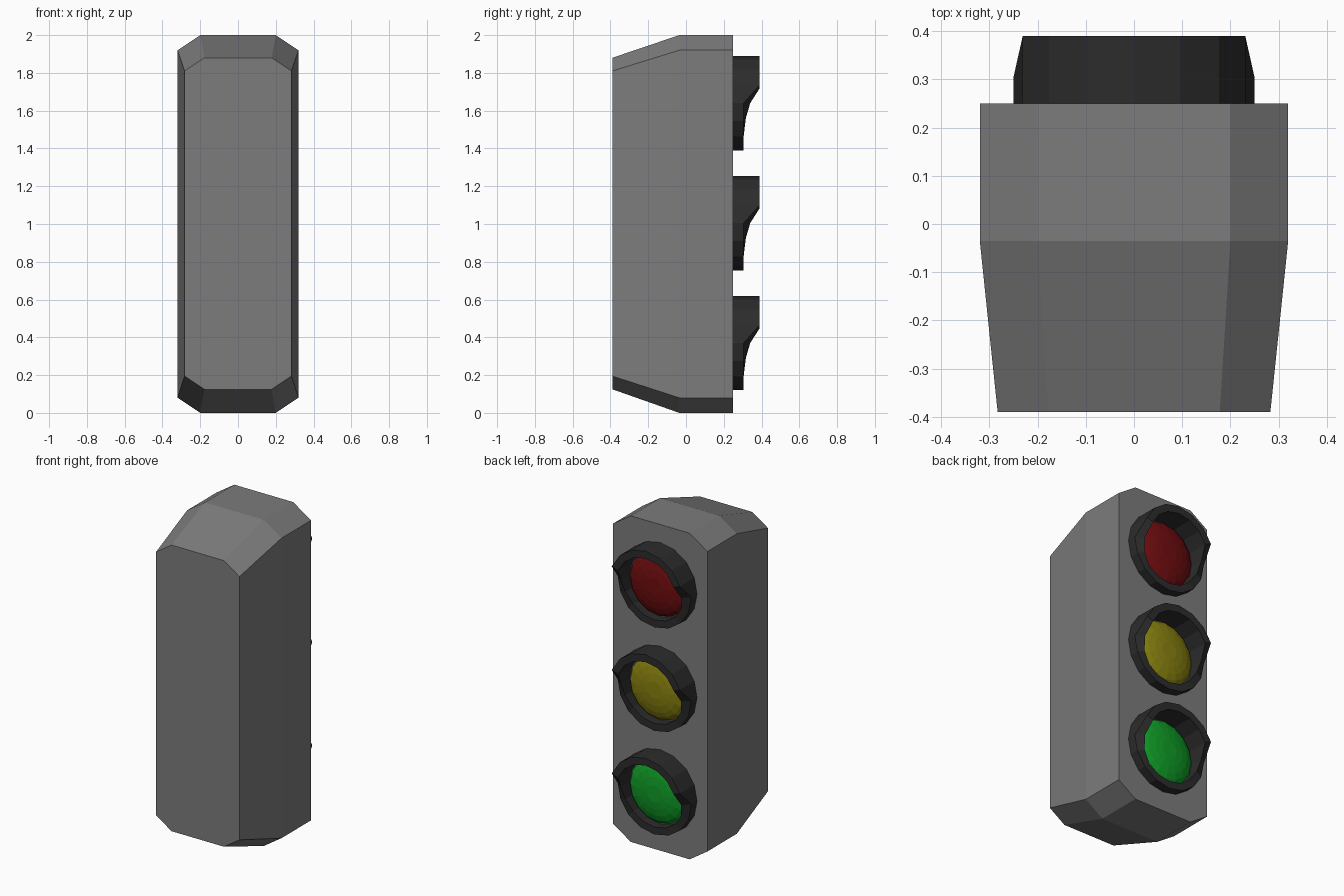
import bpy, bmesh, math

if "Cube" in bpy.data.objects:
    bpy.data.objects.remove(bpy.data.objects["Cube"])

def mat(name, col):
    m = bpy.data.materials.new(name)
    m.diffuse_color = (*col, 1)
    m.use_nodes = True
    m.node_tree.nodes["Principled BSDF"].inputs["Base Color"].default_value = m.diffuse_color
    return m

GREY = mat("housing grey", (0.2, 0.2, 0.2))
BLACK = mat("visor black", (0.025, 0.025, 0.025))
LENSES = [("green", 0.37, (0.005, 0.33, 0.02)),
          ("yellow", 1.005, (0.25, 0.22, 0.005)),
          ("red", 1.64, (0.16, 0.004, 0.005))]

def loft(name, rings, material, cap_start=False, cap_end=False, closed=False):
    """Skin a list of equal-length point rings."""
    bm = bmesh.new()
    vr = [[bm.verts.new(p) for p in r] for r in rings]
    n = len(rings[0])
    pairs = list(zip(vr, vr[1:])) + ([(vr[-1], vr[0])] if closed else [])
    for a, b in pairs:
        for i in range(n):
            j = (i + 1) % n
            bm.faces.new((a[i], a[j], b[j], b[i]))
    if cap_start:
        bm.faces.new(vr[0])
    if cap_end:
        bm.faces.new(vr[-1])
    bmesh.ops.recalc_face_normals(bm, faces=bm.faces)
    me = bpy.data.meshes.new(name)
    bm.to_mesh(me)
    bm.free()
    me.materials.append(material)
    ob = bpy.data.objects.new(name, me)
    bpy.context.collection.objects.link(ob)
    return ob

# Housing: chamfered rectangle, tapered towards the front
def octagon(y, x, cx, z0, z1, cz):
    return [(-cx, y, z0), (cx, y, z0), (x, y, z0 + cz), (x, y, z1 - cz),
            (cx, y, z1), (-cx, y, z1), (-x, y, z1 - cz), (-x, y, z0 + cz)]

loft("housing", [octagon(0.25, 0.32, 0.2, 0, 2, 0.08),
                 octagon(-0.035, 0.32, 0.2, 0, 2, 0.08),
                 octagon(-0.39, 0.283, 0.178, 0.125, 1.88, 0.07)],
     GREY, True, True)

# Visors: deep over the top, shallow below
SIDES = 16

def ring(r, z, depth):
    pts = []
    for i in range(SIDES):
        a = 2 * math.pi * i / SIDES
        pts.append((r * math.cos(a), depth(math.sin(a)), z + r * math.sin(a)))
    return pts

def outer_rim(s):
    return 0.39 if s > 0.2 else 0.305

def inner_rim(s):
    if s > 0.2:
        return 0.39
    return 0.305 + 0.035 * max(0, 1 + s / 0.75) ** 1.5

for name, z, col in LENSES:
    loft(name + "_visor", [ring(0.25, z, lambda s: 0.25), ring(0.25, z, outer_rim),
                           ring(0.205, z, inner_rim), ring(0.205, z, lambda s: 0.25)],
         BLACK, closed=True)
    # Domed lens
    rings = []
    for k in range(6):
        t = math.pi / 2 * k / 6
        rings.append(ring(0.2 * math.cos(t), z, lambda s, t=t: 0.25 + 0.06 * math.sin(t)))
    loft(name + "_lens", rings, mat(name + " lens", col), cap_start=True, cap_end=True)
